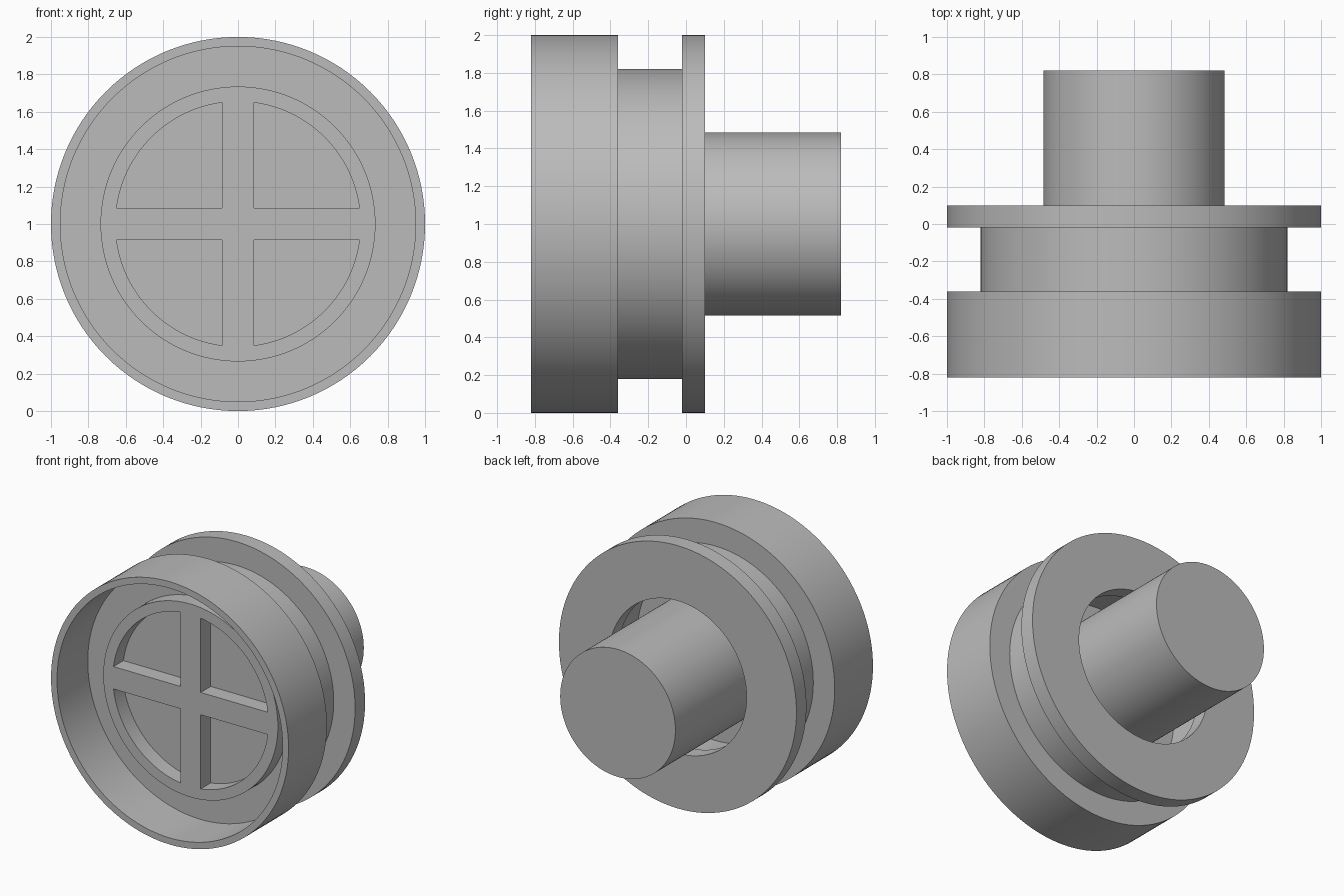
import bpy, bmesh, math
from mathutils import Matrix, Vector

cube = bpy.data.objects.get("Cube")
if cube:
    bpy.data.objects.remove(cube, do_unlink=True)

AXIS_Z = 1.0      # height of the turning axis
SEGMENTS = 128

grey = bpy.data.materials.new("plain_grey")
grey.use_nodes = True
colour = (0.5, 0.5, 0.5, 1)
grey.diffuse_color = colour
grey.node_tree.nodes["Principled BSDF"].inputs["Base Color"].default_value = colour


def finish(name, bm):
    bmesh.ops.recalc_face_normals(bm, faces=bm.faces)
    mesh = bpy.data.meshes.new(name)
    bm.to_mesh(mesh)
    bm.free()
    mesh.materials.append(grey)
    obj = bpy.data.objects.new(name, mesh)
    obj.location.z = AXIS_Z
    bpy.context.collection.objects.link(obj)
    return obj


def lathe(name, profile, closed=False):
    """Turn a (radius, y) profile around the y axis."""
    bm = bmesh.new()
    verts = [bm.verts.new((r, y, 0)) for r, y in profile]
    edges = [bm.edges.new(pair) for pair in zip(verts, verts[1:])]
    if closed:
        edges.append(bm.edges.new((verts[-1], verts[0])))
    bmesh.ops.spin(bm, geom=verts + edges, cent=(0, 0, 0), axis=(0, 1, 0),
                   angle=math.tau, steps=SEGMENTS)
    bmesh.ops.remove_doubles(bm, verts=bm.verts, dist=0.0001)
    obj = finish(name, bm)
    bpy.ops.object.select_all(action="DESELECT")
    obj.select_set(True)
    bpy.context.view_layer.objects.active = obj
    bpy.ops.object.shade_smooth_by_angle(angle=math.radians(30))
    return obj


def bar(name, low, high):
    """Box between two opposite corners."""
    low, high = Vector(low), Vector(high)
    bm = bmesh.new()
    place = Matrix.Translation((low + high) / 2) @ Matrix.Diagonal((*(high - low), 1))
    bmesh.ops.create_cube(bm, size=1, matrix=place)
    return finish(name, bm)


front, floor, web, groove_end, flange_back, back = -0.82, -0.45, -0.36, -0.02, 0.1, 0.82

# Cupped front drum, grooved neck and hollow rear flange
lathe("grooved_body", [
    (0, floor), (0.95, floor), (0.95, front), (1, front),
    (1, web), (0.82, web), (0.82, groove_end), (1, groove_end),
    (1, flange_back), (0.58, flange_back), (0.58, groove_end),
    (0.66, groove_end), (0.66, web), (0, web)])

# Solid rear shaft standing inside the flange opening
lathe("rear_shaft", [(0, web), (0.485, web), (0.485, back), (0, back)])

# Raised ring with a cross on the floor of the cup
face = -0.57
ring_inner, half = 0.655, 0.085
lathe("raised_ring", [(ring_inner, floor), (0.735, floor),
                      (0.735, face), (ring_inner, face)], closed=True)
reach = ring_inner + 0.003
bar("cross_bar", (-reach, face, -half), (reach, floor, half))
bar("upper_spoke", (-half, face, half), (half, floor, reach))
bar("lower_spoke", (-half, face, -reach), (half, floor, -half))
